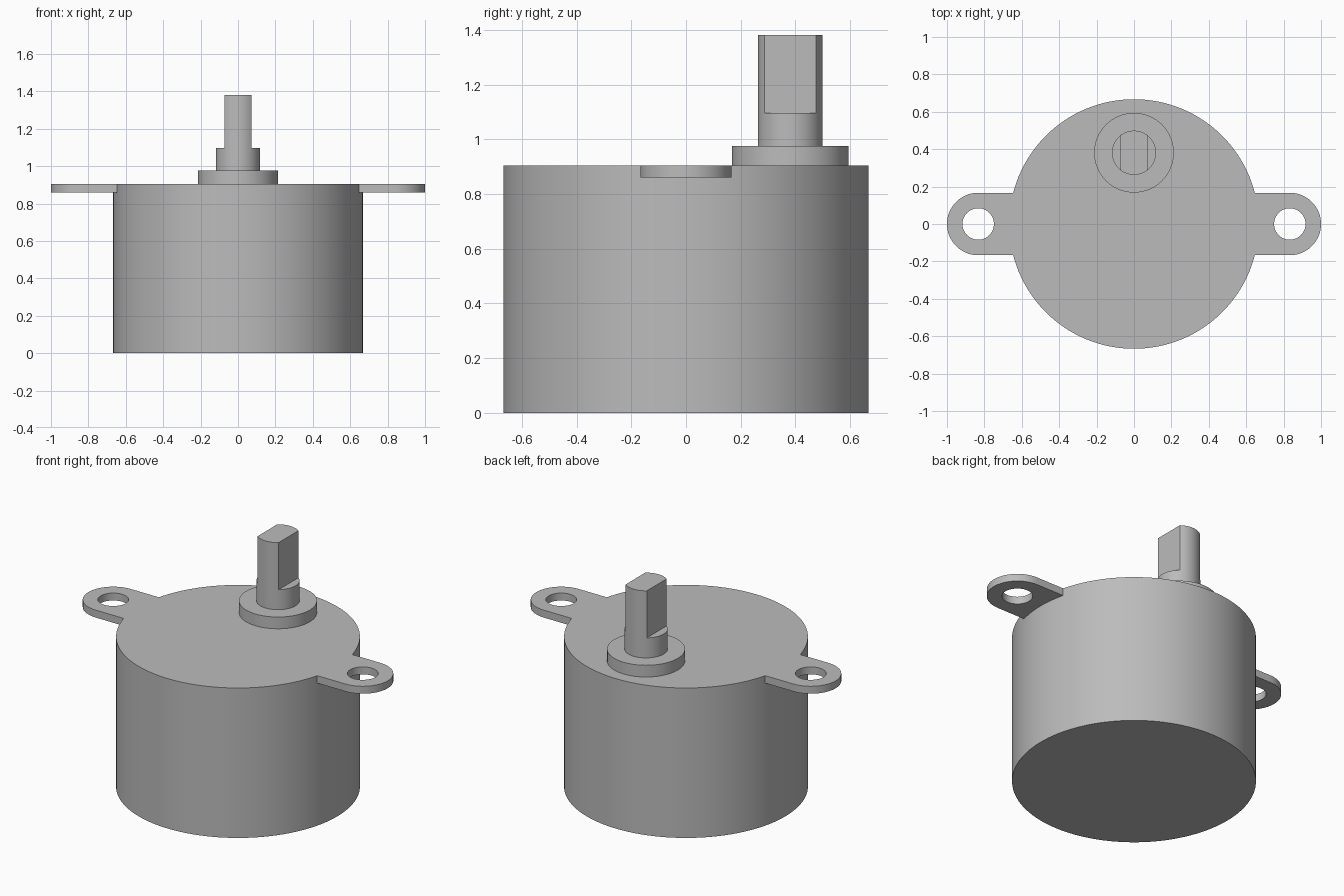
import bpy, bmesh, math

if "Cube" in bpy.data.objects:
    bpy.data.objects.remove(bpy.data.objects["Cube"])

BODY_R, BODY_H = 0.667, 0.905
SHAFT_Y, SHAFT_R, FLAT_X = 0.381, 0.118, 0.071
TAB_X, TAB_R, HOLE_R, TAB_Z = 0.833, 0.167, 0.084, 0.86

steel = bpy.data.materials.new("grey_metal")
steel.diffuse_color = (0.5, 0.5, 0.5, 1)
steel.use_nodes = True
steel.node_tree.nodes["Principled BSDF"].inputs["Base Color"].default_value = steel.diffuse_color


def finish(bm, name):
    bmesh.ops.recalc_face_normals(bm, faces=bm.faces)
    mesh = bpy.data.meshes.new(name)
    bm.to_mesh(mesh)
    bm.free()
    obj = bpy.data.objects.new(name, mesh)
    bpy.context.collection.objects.link(obj)
    mesh.materials.append(steel)
    bpy.ops.object.select_all(action='DESELECT')
    obj.select_set(True)
    bpy.context.view_layer.objects.active = obj
    bpy.ops.object.shade_smooth_by_angle(angle=math.radians(30))
    return obj


def prism(name, outline, z0, z1):
    bm = bmesh.new()
    rings = [[bm.verts.new((x, y, z)) for x, y in outline] for z in (z0, z1)]
    n = len(outline)
    for ring in rings:
        bm.faces.new(ring)
    for i in range(n):
        j = (i + 1) % n
        bm.faces.new((rings[0][i], rings[0][j], rings[1][j], rings[1][i]))
    return finish(bm, name)


def arc(r, y, a0, a1, n):
    return [(r * math.cos(a0 + (a1 - a0) * i / n),
             y + r * math.sin(a0 + (a1 - a0) * i / n)) for i in range(n)]


def circle(r, y, n):
    return arc(r, y, 0, 2 * math.pi, n)


# Motor can, raised boss and round part of the shaft
prism("motor_body", circle(BODY_R, 0, 128), 0, BODY_H)
prism("shaft_boss", circle(0.213, SHAFT_Y, 64), BODY_H, 0.976)
prism("shaft_base", circle(SHAFT_R, SHAFT_Y, 64), 0.976, 1.097)

# Shaft end with two parallel flats
a = math.acos(FLAT_X / SHAFT_R)
ends = []
for start in (a, a + math.pi):
    span = math.pi - 2 * a
    ends += arc(SHAFT_R, SHAFT_Y, start, start + span, 20)
    ends.append((SHAFT_R * math.cos(start + span),
                 SHAFT_Y + SHAFT_R * math.sin(start + span)))
prism("shaft_flats", ends, 1.097, 1.381)


# Mounting ears: rounded end, straight sides, inner edge following the can
def ear_reach(t):
    c, s = math.cos(t), math.sin(t)
    if c >= 0:
        return TAB_R
    side = TAB_R / max(abs(s), 1e-6)
    root = (TAB_X * c) ** 2 - TAB_X ** 2 + (BODY_R - 0.001) ** 2
    return min(side, -TAB_X * c - math.sqrt(root)) if root > 0 else side


corner = math.atan2(TAB_R, math.sqrt(BODY_R ** 2 - TAB_R ** 2) - TAB_X)
angles = sorted([2 * math.pi * i / 64 for i in range(64)]
                + [corner, 2 * math.pi - corner])
for name, side in (("right_ear", 1), ("left_ear", -1)):
    bm = bmesh.new()
    columns = []
    for t in angles:
        loop = [(HOLE_R, TAB_Z), (ear_reach(t), TAB_Z),
                (ear_reach(t), BODY_H), (HOLE_R, BODY_H)]
        columns.append([bm.verts.new((side * (TAB_X + r * math.cos(t)),
                                      r * math.sin(t), z)) for r, z in loop])
    for i, p in enumerate(columns):
        q = columns[(i + 1) % len(columns)]
        for k in range(4):
            m = (k + 1) % 4
            bm.faces.new((p[k], p[m], q[m], q[k]))
    finish(bm, name)
